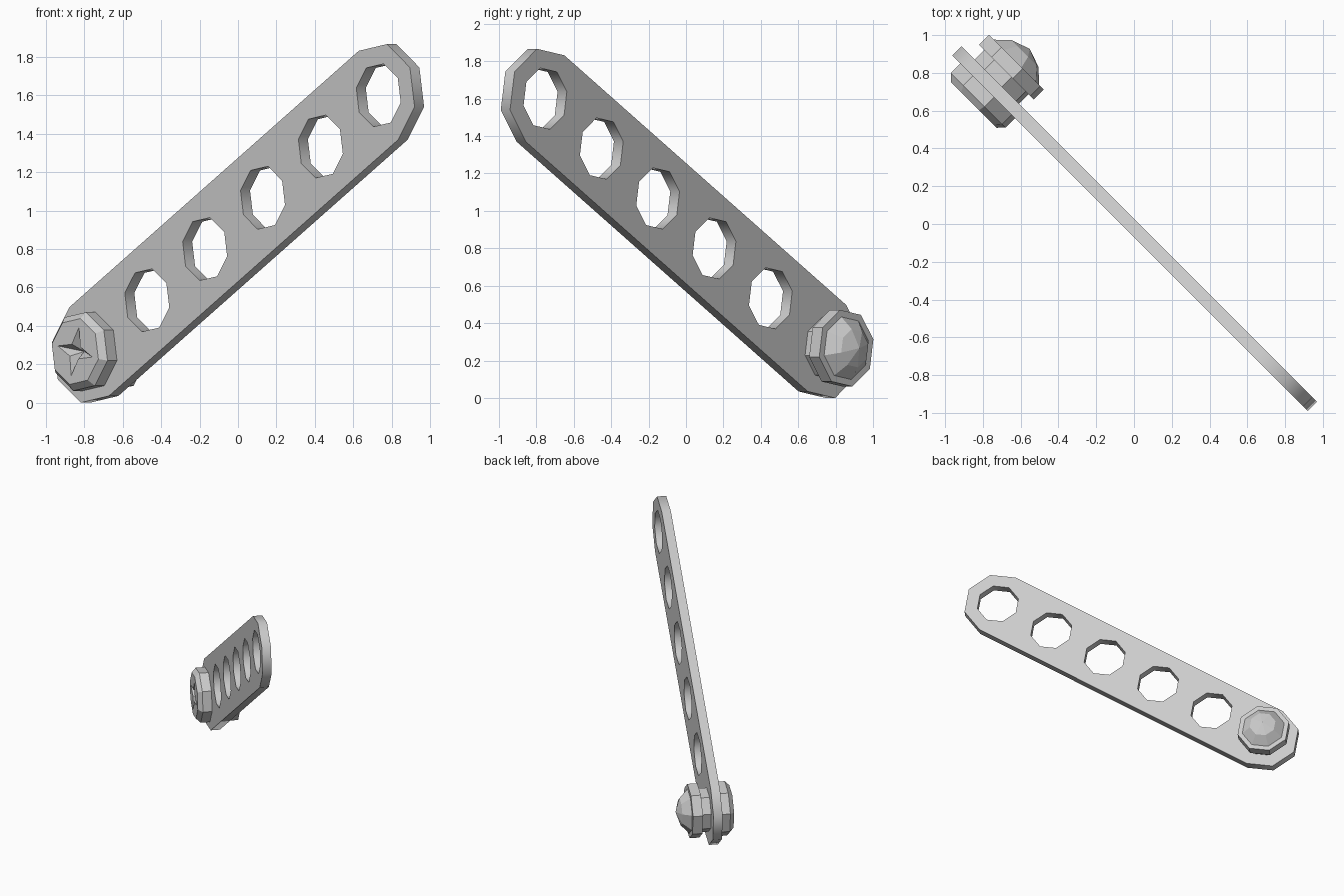
import bpy, bmesh, math
from mathutils import Matrix, Vector

if "Cube" in bpy.data.objects:
    bpy.data.objects.remove(bpy.data.objects["Cube"])

# Local frame at the bolt centre: x along the bar, y across it, z towards the bolt head
h = math.sqrt(0.5)
X, Y, Z = Vector((h, -h, 0)), Vector((0, 0, 1)), Vector((-h, -h, 0))
origin = X * -1.046 + Y * 0.266 + Z * 0.015
FRAME = Matrix.Translation(origin) @ Matrix((X, Y, Z)).transposed().to_4x4() \
    @ Matrix.Rotation(math.radians(32.06), 4, 'Z')
STEP = 0.5028
LENGTH = STEP * 5


def octagon(cx, r, ks=range(8)):
    return [(cx + r * math.cos(k * math.pi / 4), r * math.sin(k * math.pi / 4)) for k in ks]


def plate(name, outlines, half):
    cu = bpy.data.curves.new(name, 'CURVE')
    cu.dimensions = '2D'
    cu.fill_mode = 'BOTH'
    cu.extrude = half
    for pts in outlines:
        sp = cu.splines.new('POLY')
        sp.points.add(len(pts) - 1)
        for p, (x, y) in zip(sp.points, pts):
            p.co = (x, y, 0, 1)
        sp.use_cyclic_u = True
    tmp = bpy.data.objects.new(name + "_outline", cu)
    bpy.context.collection.objects.link(tmp)
    dg = bpy.context.evaluated_depsgraph_get()
    me = bpy.data.meshes.new_from_object(tmp.evaluated_get(dg))
    bpy.data.objects.remove(tmp)
    ob = bpy.data.objects.new(name, me)
    ob.matrix_world = FRAME
    bpy.context.collection.objects.link(ob)


def loft(name, rings):
    """Rings of eight: (even radius, odd radius, height); zero radius closes to a point."""
    bm = bmesh.new()
    loops = []
    for re, ro, d in rings:
        if re == 0:
            loops.append([bm.verts.new((0, 0, d))] * 8)
        else:
            loops.append([bm.verts.new((r * math.cos(k * math.pi / 4),
                                        r * math.sin(k * math.pi / 4), d))
                          for k in range(8) for r in [(re, ro)[k % 2]]])
    for a, b in zip(loops, loops[1:]):
        for k in range(8):
            j = (k + 1) % 8
            bm.faces.new(list(dict.fromkeys((a[k], a[j], b[j], b[k]))))
    bmesh.ops.recalc_face_normals(bm, faces=bm.faces)
    me = bpy.data.meshes.new(name)
    bm.to_mesh(me)
    bm.free()
    ob = bpy.data.objects.new(name, me)
    ob.matrix_world = FRAME
    bpy.context.collection.objects.link(ob)


# Bar with rounded octagonal ends and five open holes
R = 0.273
outline = octagon(LENGTH, R, range(-2, 3)) + octagon(0, R, range(2, 7))
plate("bar", [outline] + [octagon(STEP * i, 0.168) for i in range(1, 6)], 0.035)

# Bolt head with chamfer and a four-pointed star recess
loft("bolt_head", [(0, 0, 0.02), (0.21, 0.21, 0.02), (0.21, 0.21, 0.105), (0.176, 0.176, 0.139),
                   (0.045, 0.13, 0.139), (0, 0, 0.07)])

# Spacer, flange and domed tip behind the bar
loft("nut", [(0, 0, -0.02), (0.17, 0.17, -0.02), (0.17, 0.17, -0.105), (0.21, 0.21, -0.105),
             (0.21, 0.21, -0.181), (0.172, 0.172, -0.181), (0.105, 0.105, -0.245), (0, 0, -0.28)])
